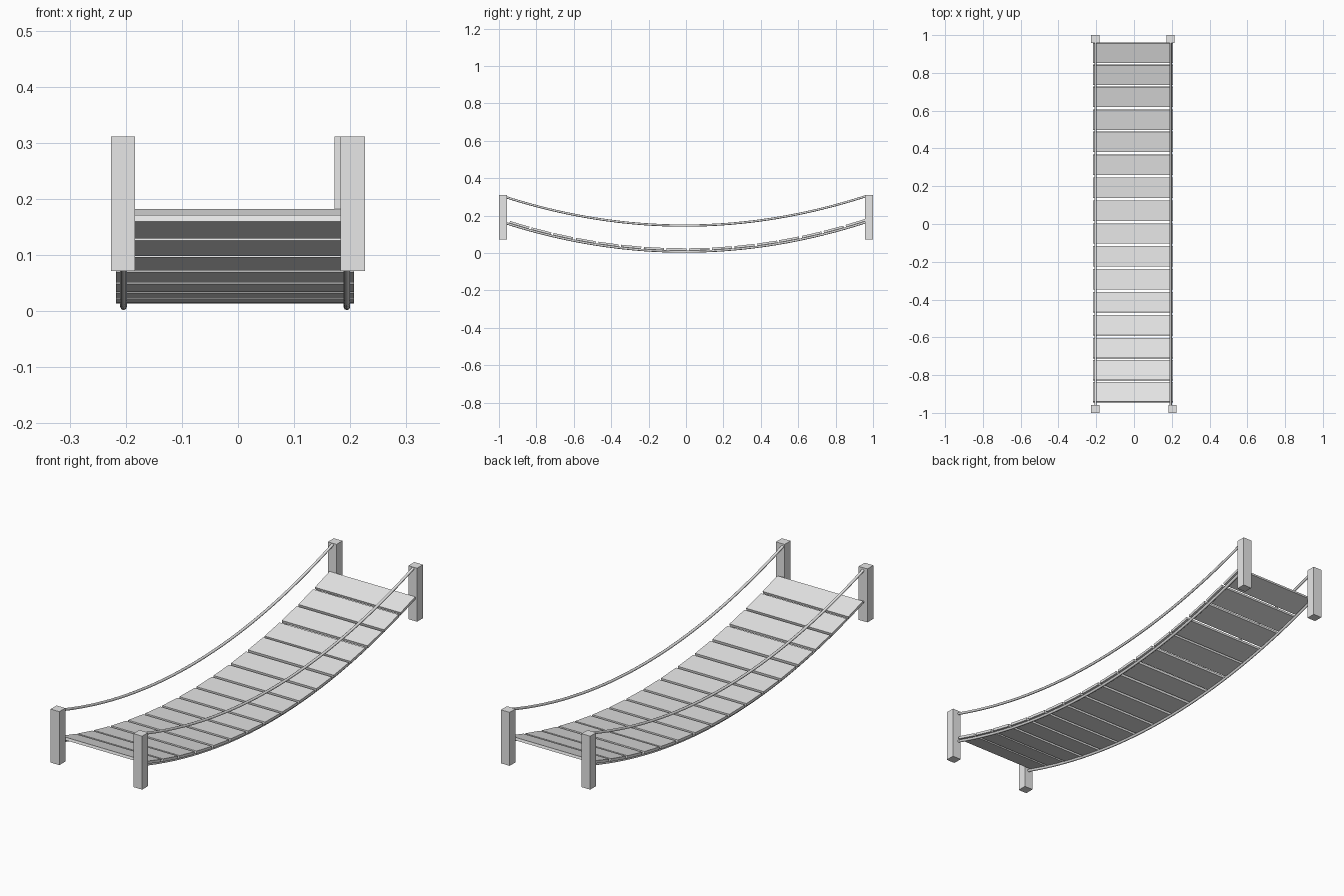
import bpy
import math

cube = bpy.data.objects.get("Cube")
if cube:
    bpy.data.objects.remove(cube, do_unlink=True)

# Single material
grey = bpy.data.materials.new("light_grey")
grey.use_nodes = True
colour = (0.8, 0.8, 0.8, 1)
grey.diffuse_color = colour
grey.node_tree.nodes["Principled BSDF"].inputs["Base Color"].default_value = colour

ROPE_RADIUS = 0.006
ROPE_X = {"right": -0.204, "left": 0.194}
RAIL_RISE = 0.139


def sag(y):
    """Height of the lower rope's centre line."""
    return 0.008 + 0.167 * y * y + 0.003 * y


def slope(y):
    return 0.334 * y + 0.003


def box(name, location, size, tilt=0):
    bpy.ops.mesh.primitive_cube_add(size=1, location=location, rotation=(tilt, 0, 0))
    obj = bpy.context.object
    obj.name = name
    obj.scale = size
    obj.data.materials.append(grey)
    return obj


def rope(name, x, rise):
    curve = bpy.data.curves.new(name, "CURVE")
    curve.dimensions = "3D"
    curve.bevel_depth = ROPE_RADIUS
    curve.bevel_resolution = 2
    curve.use_fill_caps = True
    steps = 32
    spline = curve.splines.new("POLY")
    spline.points.add(steps)
    for i, point in enumerate(spline.points):
        y = -0.965 + 1.93 * i / steps
        point.co = (x, y, sag(y) + rise, 1)
    spline.use_smooth = True
    obj = bpy.data.objects.new(name, curve)
    bpy.context.collection.objects.link(obj)
    curve.materials.append(grey)


# Deck ropes and hand ropes
for side, x in ROPE_X.items():
    rope(f"deck_rope_{side}", x, 0)
    rope(f"hand_rope_{side}", x, RAIL_RISE)

# Corner posts
for name, x, y in (("front_right", -0.205, -0.979), ("front_left", 0.2045, -0.979),
                   ("back_right", -0.205, 0.979), ("back_left", 0.1935, 0.979)):
    box(f"post_{name}", (x, y, 0.1915), (0.043, 0.042, 0.239))

# Planks spaced evenly along the sagging ropes
COUNT = 16
THICKNESS = 0.012
FIRST, LAST = -0.894, 0.91
samples = [FIRST + (LAST - FIRST) * i / 400 for i in range(401)]
lengths = [0]
for a, b in zip(samples, samples[1:]):
    lengths.append(lengths[-1] + math.hypot(b - a, sag(b) - sag(a)))
for n in range(COUNT):
    target = lengths[-1] * n / (COUNT - 1)
    y = samples[min(range(401), key=lambda i: abs(lengths[i] - target))]
    tilt = math.atan(slope(y))
    lift = ROPE_RADIUS + THICKNESS / 2
    box(f"plank_{n + 1}",
        (-0.005, y - lift * math.sin(tilt), sag(y) + lift * math.cos(tilt)),
        (0.424, 0.108, THICKNESS), tilt)
